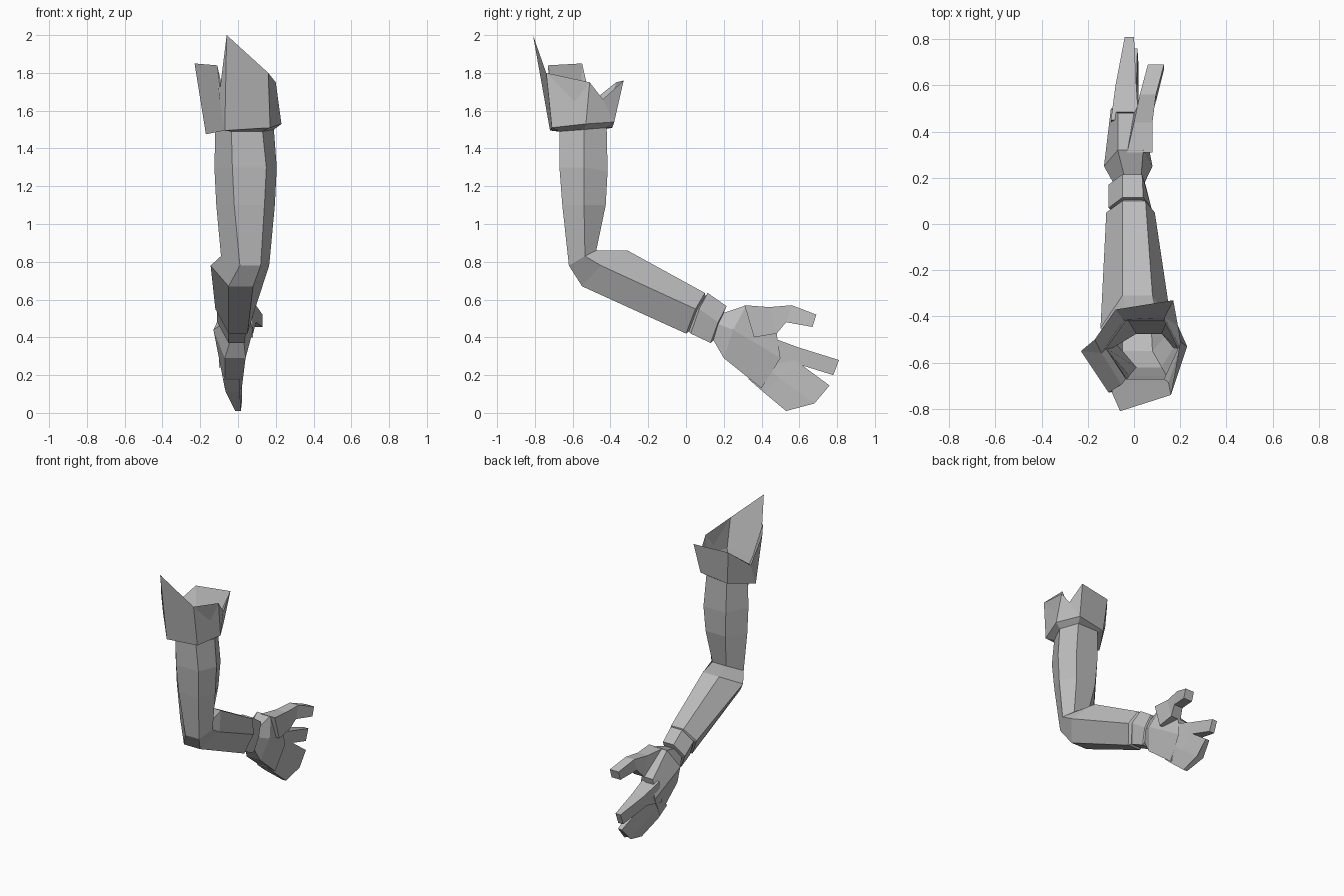
import bpy
import bmesh

cube = bpy.data.objects.get("Cube")
if cube:
    bpy.data.objects.remove(cube)

grey = bpy.data.materials.new("plain grey")
grey.use_nodes = True
colour = (0.5, 0.5, 0.5, 1)
grey.diffuse_color = colour
grey.node_tree.nodes["Principled BSDF"].inputs["Base Color"].default_value = colour


def hexagon(front, middle, back, xs):
    """Six-sided section: front pair, side corners and back pair."""
    left, inner_left, inner_right, right = xs
    return [(inner_left, *front), (inner_right, *front), (right, *middle),
            (inner_right, *back), (inner_left, *back), (left, *middle)]


def quad(top, bottom, left, right):
    return [(left, *bottom), (right, *bottom), (right, *top), (left, *top)]


def loft(name, rings, cap_start=True, cap_end=True, closed=False):
    """Skin a row of sections with flat faces."""
    bm = bmesh.new()
    loops = [[bm.verts.new(p) for p in ring] for ring in rings]
    pairs = list(zip(loops, loops[1:]))
    if closed:
        pairs.append((loops[-1], loops[0]))
    for a, b in pairs:
        for i in range(len(a)):
            j = (i + 1) % len(a)
            bm.faces.new((a[i], a[j], b[j], b[i]))
    if cap_start and not closed:
        bm.faces.new(loops[0])
    if cap_end and not closed:
        bm.faces.new(loops[-1])
    bmesh.ops.remove_doubles(bm, verts=bm.verts, dist=0.0005)
    bmesh.ops.recalc_face_normals(bm, faces=bm.faces)
    mesh = bpy.data.meshes.new(name)
    bm.to_mesh(mesh)
    bm.free()
    mesh.materials.append(grey)
    obj = bpy.data.objects.new(name, mesh)
    bpy.context.collection.objects.link(obj)
    return obj


# Upper arm, elbow, forearm, wrist band and palm in one skin, open at the shoulder
shoulder = hexagon((-.67, 1.49), (-.54, 1.5), (-.42, 1.51), (-.12, -.035, .13, .19))
loft("arm", [
    shoulder,
    hexagon((-.67, 1.3), (-.54, 1.3), (-.415, 1.28), (-.125, -.03, .15, .205)),
    hexagon((-.655, 1.1), (-.54, 1.1), (-.425, 1.1), (-.115, -.02, .14, .195)),
    hexagon((-.62, .78), (-.535, .83), (-.475, .86), (-.09, .01, .12, .17)),
    hexagon((-.55, .67), (-.45, .78), (-.31, .86), (-.145, -.05, .08, .165)),
    hexagon((0, .42), (.05, .55), (.1, .635), (-.12, -.05, .05, .09)),
    hexagon((.015, .43), (.06, .55), (.105, .61), (-.10, -.045, .035, .065)),
    hexagon((.025, .42), (.07, .55), (.115, .635), (-.11, -.05, .04, .075)),
    hexagon((.13, .37), (.17, .48), (.215, .565), (-.11, -.05, .035, .05)),
    hexagon((.145, .385), (.17, .47), (.2, .53), (-.085, -.04, .03, .04)),
    hexagon((.2, .29), (.25, .44), (.32, .57), (-.13, -.07, .04, .08)),
    hexagon((.4, .13), (.5, .29), (.48, .42), (-.10, -.07, .02, .03)),
], cap_start=False)

# Joined outer fingers, ending in a rounded edge
loft("joined_fingers", [
    hexagon((.33, .18), (.42, .25), (.50, .31), (-.09, -.08, .01, .02)),
    hexagon((.41, .11), (.50, .18), (.59, .27), (-.075, -.065, .01, .02)),
    hexagon((.53, .01), (.68, .05), (.76, .145), (-.03, -.015, .015, .02)),
])

# Index finger and thumb
loft("index_finger", [
    quad((.45, .40), (.42, .24), -.10, .02),
    quad((.60, .345), (.57, .265), -.08, .01),
    quad((.81, .28), (.78, .20), -.04, 0),
])
loft("thumb", [
    quad((.31, .57), (.36, .40), -.03, .08),
    quad((.44, .56), (.48, .42), 0, .08),
    quad((.56, .57), (.53, .48), .025, .095),
    quad((.69, .52), (.67, .455), .06, .13),
])

# Torn collar: lip, flared outer wall with peaks and notches, inner wall
lip = [(-.07, -.72, 1.495), (.17, -.71, 1.51), (.23, -.53, 1.53),
       (.15, -.38, 1.54), (-.06, -.39, 1.51), (-.17, -.56, 1.475)]
peaks = [(-.06, -.81, 2), (.16, -.74, 1.8), (.2, -.51, 1.75), (.19, -.44, 1.66),
         (.17, -.33, 1.76), (-.08, -.37, 1.75), (-.17, -.5, 1.63),
         (-.23, -.55, 1.85), (-.11, -.73, 1.84), (-.1, -.72, 1.68)]
corner_below = [0, 1, 2, 3, 3, 4, 5, 5, 0, 0]


def spread(ring):
    return [ring[i] for i in corner_below]


inner = [(.03 + (x - .03) * .85, -.55 + (y + .55) * .85, 1.6) for x, y, z in lip]
throat = [(x, y, z + .04) for x, y, z in shoulder]
loft("collar", [spread(shoulder), spread(lip), peaks, spread(inner), spread(throat)],
     closed=True)
